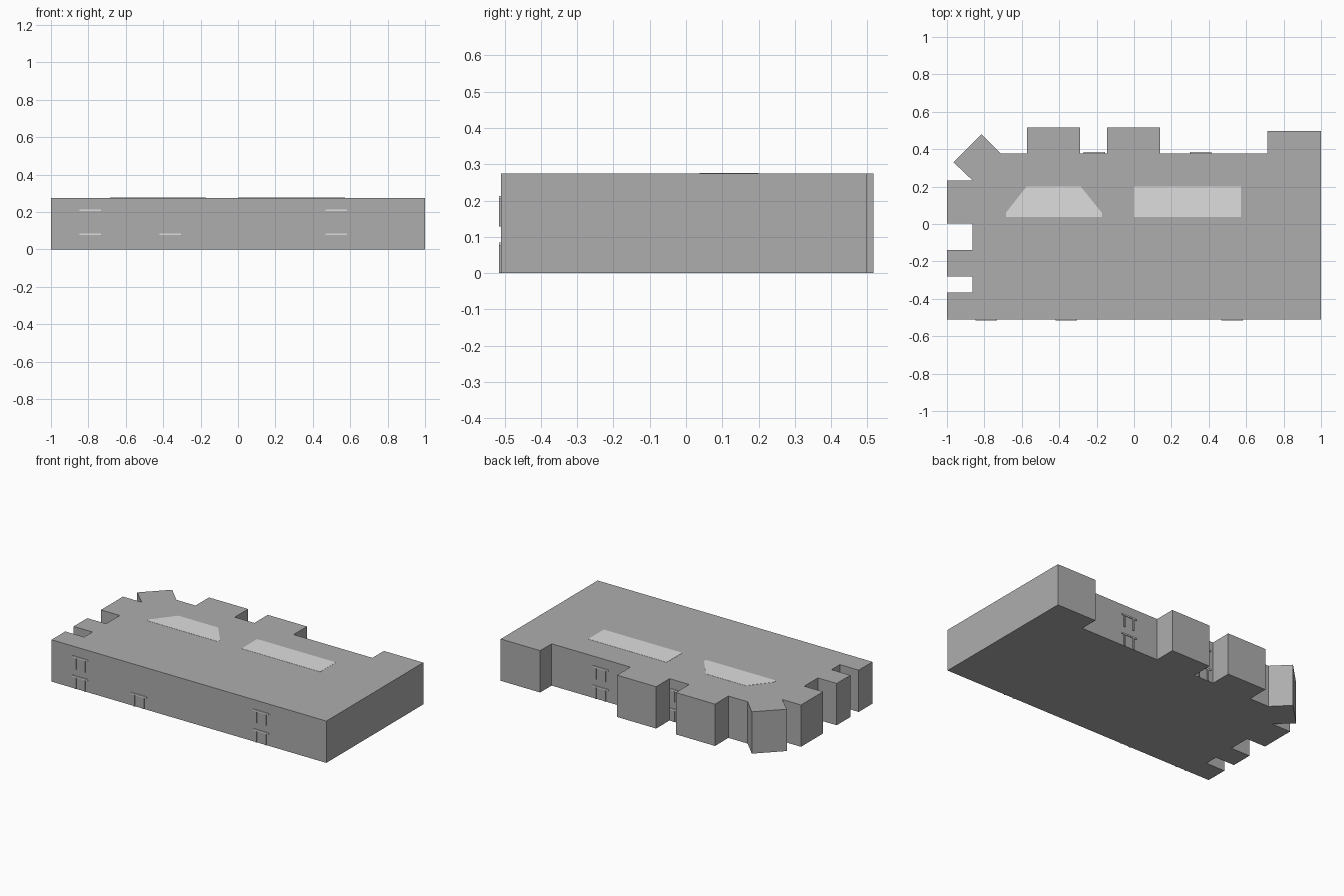
import bpy, bmesh

if "Cube" in bpy.data.objects:
    bpy.data.objects.remove(bpy.data.objects["Cube"])

def material(name, v):
    m = bpy.data.materials.new(name)
    m.diffuse_color = (v, v, v, 1)
    m.use_nodes = True
    m.node_tree.nodes["Principled BSDF"].inputs["Base Color"].default_value = m.diffuse_color
    return m

GREY = material("wall grey", 0.42)
LIGHT = material("light grey", 0.73)

def prism(name, pts, z0, z1, mat):
    """Extrude a flat outline (x, y) from z0 to z1."""
    bm = bmesh.new()
    face = bm.faces.new([bm.verts.new((x, y, z0)) for x, y in pts])
    ext = bmesh.ops.extrude_face_region(bm, geom=[face])
    verts = [e for e in ext["geom"] if isinstance(e, bmesh.types.BMVert)]
    bmesh.ops.translate(bm, vec=(0, 0, z1 - z0), verts=verts)
    bmesh.ops.recalc_face_normals(bm, faces=bm.faces[:])
    me = bpy.data.meshes.new(name)
    bm.to_mesh(me)
    bm.free()
    me.materials.append(mat)
    ob = bpy.data.objects.new(name, me)
    bpy.context.collection.objects.link(ob)
    return ob

def box(name, x0, x1, y0, y1, z0, z1, mat):
    return prism(name, [(x0, y0), (x1, y0), (x1, y1), (x0, y1)], z0, z1, mat)

H = 0.275
FRONT, BACK = -0.51, 0.378

# Main block with rear towers, angled corner tower and notched left side
outline = [
    (-1, FRONT), (1, FRONT), (1, 0.497), (0.713, 0.497), (0.713, BACK),
    (0.14, BACK), (0.14, 0.517), (-0.145, 0.517), (-0.145, BACK),
    (-0.288, BACK), (-0.288, 0.517), (-0.573, 0.517), (-0.573, BACK),
    (-0.713, BACK), (-0.815, 0.48), (-0.965, 0.33), (-0.863, 0.233),
    (-1, 0.233), (-1, 0.004), (-0.863, 0.004), (-0.863, -0.138),
    (-1, -0.138), (-1, -0.28), (-0.863, -0.28), (-0.863, -0.367),
    (-1, -0.367),
]
prism("building_block", outline, 0, H, GREY)

# Light roof panels
prism("roof_panel_left", [(-0.685, 0.037), (-0.172, 0.037), (-0.172, 0.06),
                          (-0.285, 0.2), (-0.575, 0.2), (-0.685, 0.06)],
      H - 0.002, H + 0.001, LIGHT)
box("roof_panel_right", 0, 0.572, 0.037, 0.2, H - 0.002, H + 0.001, LIGHT)

# Door frames: two posts under a wider light lintel
def door(x, wall, out, z):
    y0, y1 = sorted((wall - out * 0.003, wall + out * 0.006))
    for s in (-1, 1):
        c = x + s * 0.034
        box("door_post", c - 0.005, c + 0.005, y0, y1, z, z + 0.075, GREY)
    box("door_lintel", x - 0.057, x + 0.057, y0, y1, z + 0.075, z + 0.084, LIGHT)

LEVELS = (0.001, 0.129)
for z in LEVELS:
    for x in (-0.79, 0.525):
        door(x, FRONT, -1, z)
    for x in (-0.213, 0.357):
        door(x, BACK, 1, z)
door(-0.363, FRONT, -1, LEVELS[0])
